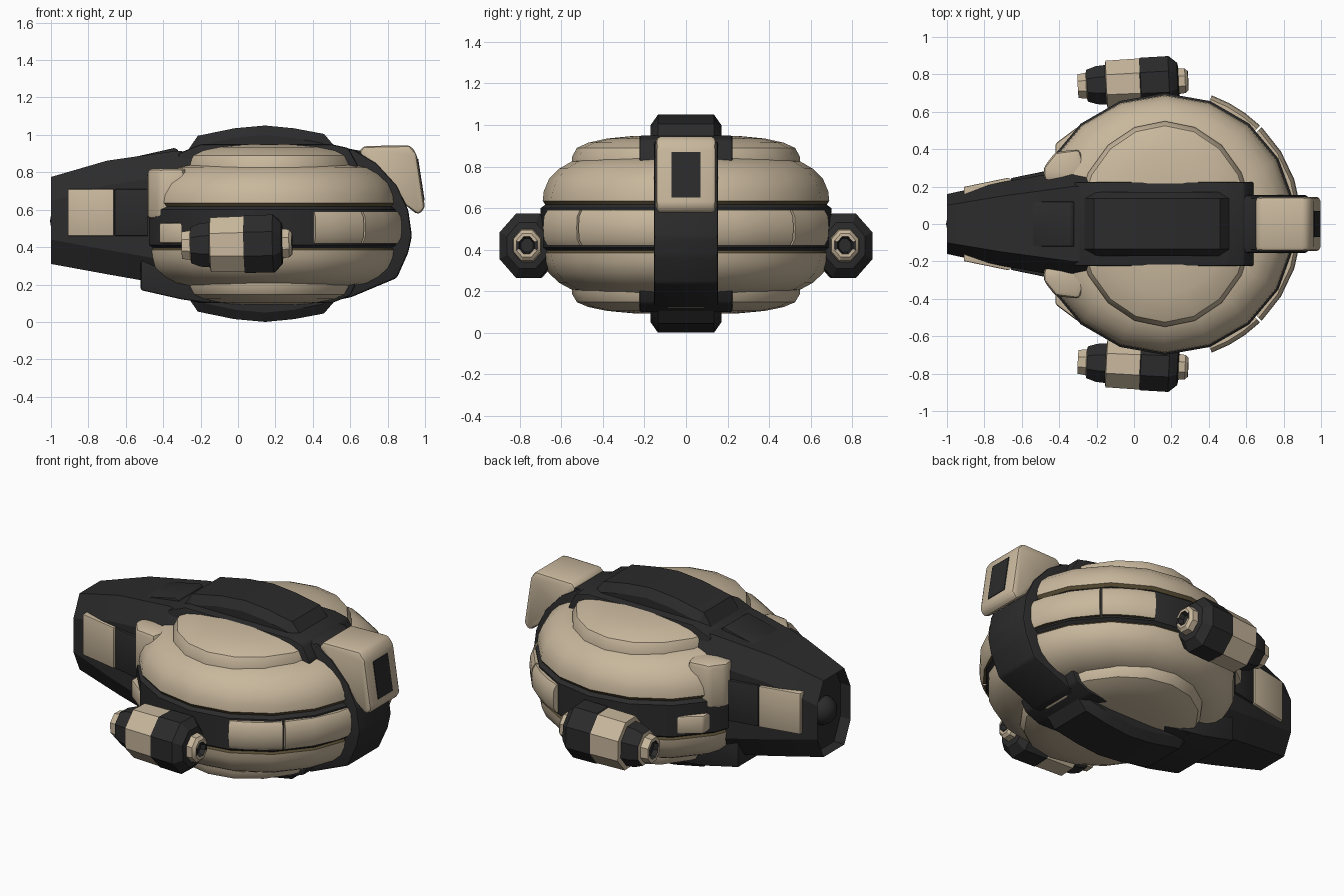
import bpy, bmesh, math
from mathutils import Vector, Matrix

cube = bpy.data.objects.get("Cube")
if cube:
    bpy.data.objects.remove(cube, do_unlink=True)


def material(name, rgb):
    m = bpy.data.materials.new(name)
    m.use_nodes = True
    m.diffuse_color = (*rgb, 1)
    m.node_tree.nodes["Principled BSDF"].inputs["Base Color"].default_value = (*rgb, 1)
    return m


TAN = material("tan plating", (0.58, 0.475, 0.335))
DARK = material("charcoal hull", (0.024, 0.024, 0.025))
BROWN = material("brown trim", (0.1, 0.075, 0.035))
CX = 0.165  # centre of the saucer along x


def finish(name, bm, mats, bevel=0.0, angle=35):
    bmesh.ops.recalc_face_normals(bm, faces=bm.faces)
    if bevel:
        bmesh.ops.bevel(bm, geom=list(bm.edges), offset=bevel, segments=2,
                        profile=0.5, affect='EDGES', clamp_overlap=True)
    me = bpy.data.meshes.new(name)
    bm.to_mesh(me)
    bm.free()
    for m in mats:
        me.materials.append(m)
    for p in me.polygons:
        p.use_smooth = True
    me.set_sharp_from_angle(angle=math.radians(angle))
    ob = bpy.data.objects.new(name, me)
    bpy.context.collection.objects.link(ob)
    return ob


def loft(bm, rings, closed=False, caps=True, slots=None):
    """Bridge rings of points; slots gives a material per segment around a ring."""
    vs = [[bm.verts.new(p) for p in r] for r in rings]
    n = len(vs[0])
    pairs = list(zip(vs, vs[1:])) + ([(vs[-1], vs[0])] if closed else [])
    for a, b in pairs:
        for i in range(n):
            j = (i + 1) % n
            f = bm.faces.new((a[i], a[j], b[j], b[i]))
            f.material_index = slots[i] if slots else 0
    if caps and not closed:
        return [bm.faces.new(vs[0]), bm.faces.new(vs[-1])]


def slab(name, pts, lo, hi, mat, axis='y', bevel=0.0):
    """Extrude an outline: xz points along y, or xy points along z."""
    place = (lambda p, d: (p[0], d, p[1])) if axis == 'y' else (lambda p, d: (p[0], p[1], d))
    bm = bmesh.new()
    loft(bm, [[place(p, d) for p in pts] for d in (lo, hi)])
    return finish(name, bm, [mat], bevel)


def lathe(name, prof, mats, slots=None, start=90, sweep=360, steps=18, sx=1.0):
    """Turn a closed (radius, z) outline about the saucer axis."""
    full = sweep == 360
    rings = []
    for k in range(steps + (0 if full else 1)):
        a = math.radians(start + sweep * k / steps)
        rings.append([(CX + sx * r * math.cos(a), r * math.sin(a), z) for r, z in prof])
    bm = bmesh.new()
    loft(bm, rings, closed=full, slots=slots)
    return finish(name, bm, mats)


def flip(prof):
    """Underside version of a saucer outline, slightly shallower."""
    return [(r, 0.505 - (z - 0.505) * 0.93) for r, z in prof]


# Saucer core and its stacked shells
lathe("saucer_core", [(0.1, 0.25), (0.6, 0.25), (0.66, 0.38), (0.70, 0.41),
                      (0.70, 0.60), (0.66, 0.63), (0.6, 0.75), (0.1, 0.75)], [DARK])
shell = [(0.55, 0.612), (0.675, 0.612), (0.69, 0.635), (0.685, 0.68), (0.66, 0.74),
         (0.61, 0.79), (0.55, 0.825), (0.48, 0.84), (0.2, 0.84)]
dome = [(0.2, 0.80), (0.55, 0.80), (0.55, 0.845), (0.525, 0.89), (0.47, 0.915),
        (0.38, 0.935), (0.25, 0.948), (0.05, 0.95)]
for side, shape in (("upper", lambda p: p), ("lower", flip)):
    lathe(side + "_shell", shape(shell), [TAN, BROWN], [1, 1] + [0] * 7)
    lathe(side + "_dome", shape(dome), [TAN], sx=0.86)

# Plates of the equator band on the +x half
band = [(0.64, 0.42), (0.71, 0.42), (0.728, 0.45), (0.732, 0.505),
        (0.728, 0.56), (0.71, 0.59), (0.64, 0.59)]
for s in (-1, 1):
    for start, sweep in ((6, 39), (46, 24)):
        lathe("band_plate", band, [TAN, BROWN], [1, 0, 0, 0, 0, 0, 0],
              s * start, s * sweep, 3)

# Central spine: deck, ring over the nose, raised caps
deck = [(-0.32, 0.13), (-0.2, 0.1), (0.5, 0.1), (0.6, 0.14), (0.64, 0.22),
        (0.64, 0.84), (0.59, 0.93), (0.5, 0.95), (-0.2, 0.95), (-0.32, 0.9)]
slab("spine_deck", deck, -0.225, 0.225, DARK, bevel=0.012)
ring = [(0.4, 0.1), (0.6, 0.13), (0.85, 0.235), (0.91, 0.37), (0.93, 0.46),
        (0.91, 0.6), (0.85, 0.73), (0.74, 0.85), (0.62, 0.92), (0.4, 0.94)]
slab("nose_ring", ring, -0.155, 0.155, DARK, bevel=0.015)


def cap(name, base, sign):
    outline = [(-0.28, -0.02), (-0.215, 0.075), (-0.02, 0.115), (0.145, 0.13),
               (0.3, 0.115), (0.46, 0.085), (0.55, -0.02)]
    rings = []
    for y, k, drop in ((-0.17, 0.97, 0.05), (-0.135, 1, 0), (0.135, 1, 0), (0.17, 0.97, 0.05)):
        rings.append([(CX + (x - CX) * k, y, base + sign * (z - drop)) for x, z in outline])
    bm = bmesh.new()
    loft(bm, rings)
    finish(name, bm, [DARK], angle=25)


cap("top_cap", 0.92, 1)
cap("belly_cap", 0.13, -1)

# Nose block with its window
slab("nose_block", [(0.64, 0.9), (0.67, 0.94), (0.92, 0.945), (0.955, 0.9), (1.0, 0.61),
                    (0.965, 0.57), (0.9, 0.62), (0.78, 0.75)], -0.145, 0.145, TAN, bevel=0.022)
slab("nose_window", [(0.95, 0.87), (0.964, 0.87), (0.998, 0.65), (0.984, 0.65)],
     -0.07, 0.07, DARK)
slab("nose_collar", [(0.52, 0.8), (0.52, 0.94), (0.6, 0.925), (0.68, 0.91), (0.72, 0.8)],
     -0.14, 0.14, DARK, bevel=0.01)


# Tapered neck with a recessed end
def section(x, w, top, bottom, flat):
    half = [(flat, bottom), (w, bottom + 0.13), (w, top - 0.13), (flat, top)]
    return [(x, y, z) for y, z in half] + [(x, -y, z) for y, z in reversed(half)]


bm = bmesh.new()
ends = loft(bm, [section(-1.0, 0.16, 0.775, 0.31, 0.10), section(-0.7, 0.225, 0.862, 0.255, 0.15),
                 section(-0.33, 0.29, 0.915, 0.19, 0.2), section(-0.15, 0.29, 0.9, 0.16, 0.2)])
bmesh.ops.inset_region(bm, faces=[ends[0]], thickness=0.035)
bmesh.ops.translate(bm, verts=ends[0].verts, vec=(0.07, 0, 0))
finish("neck", bm, [DARK], angle=20)
bm = bmesh.new()
bmesh.ops.create_uvsphere(bm, u_segments=16, v_segments=10, radius=0.085,
                          matrix=Matrix.Translation((-0.92, 0, 0.54)))
finish("end_sensor", bm, [DARK], angle=60)
slab("neck_crest", [(-0.65, 0.86), (-0.34, 0.93), (-0.32, 0.92), (-0.32, 0.86)],
     -0.12, 0.12, DARK, bevel=0.006)
slab("neck_keel", [(-0.52, 0.38), (-0.52, 0.17), (-0.3, 0.12), (-0.15, 0.1), (-0.15, 0.38)],
     -0.24, 0.24, DARK, bevel=0.01)


def neck_y(x):
    return 0.16 + (x + 1) * 0.205


# Parts repeated on both sides
pod_profile = [(-0.27, 0.02), (-0.27, 0.05), (-0.30, 0.055), (-0.30, 0.078), (-0.255, 0.085),
               (-0.25, 0.105), (-0.20, 0.125), (-0.15, 0.13), (-0.145, 0.158), (0.035, 0.162),
               (0.04, 0.166), (0.19, 0.168), (0.235, 0.12), (0.24, 0.085), (0.275, 0.08),
               (0.29, 0.062), (0.29, 0.045), (0.26, 0.035)]
for s in (-1, 1):
    for label, a, b, mat, out in (("tan_neck_panel", -0.91, -0.665, TAN, 0.02),
                                  ("dark_neck_panel", -0.66, -0.48, DARK, 0.015)):
        pts = [(a, s * neck_y(a) * 0.8), (a, s * (neck_y(a) + out)),
               (b, s * (neck_y(b) + out)), (b, s * neck_y(b) * 0.8)]
        slab(label, pts, 0.46, 0.71, mat, 'z', 0.006)
    slab("shoulder", [(-0.48, s * 0.23), (-0.485, s * 0.3), (-0.42, s * 0.385),
                      (-0.29, s * 0.40), (-0.24, s * 0.22)], 0.55, 0.82, TAN, 'z', 0.025)
    slab("side_hatch", [(-0.42, s * 0.3), (-0.42, s * 0.43), (-0.3, s * 0.52),
                        (-0.3, s * 0.3)], 0.42, 0.53, TAN, 'z', 0.012)
    slab("pod_mount", [(-0.05, s * 0.58), (-0.05, s * 0.7), (0.19, s * 0.7),
                       (0.19, s * 0.58)], 0.34, 0.5, DARK, 'z', 0.02)

    # Engine pod: eight-sided, coloured by its position along the axis
    bm = bmesh.new()
    loft(bm, [[(x, r * 0.88 * math.cos(a), r * math.sin(a))
               for a in (math.pi / 4 * (k + 0.5) for k in range(8))] for x, r in pod_profile])
    for f in bm.faces:
        c = f.calc_center_median()
        tan = c.x < -0.252 or -0.149 < c.x < 0.036 or c.x > 0.238
        hollow = max(Vector(v.co.yz).length for v in f.verts) < 0.056
        f.material_index = 0 if tan and not hollow else 1
    pod = finish("engine_pod", bm, [TAN, DARK], angle=30)
    pod.location = (0, s * 0.752, 0.415)
    pod.rotation_euler = (0, -0.02, s * 0.05)
